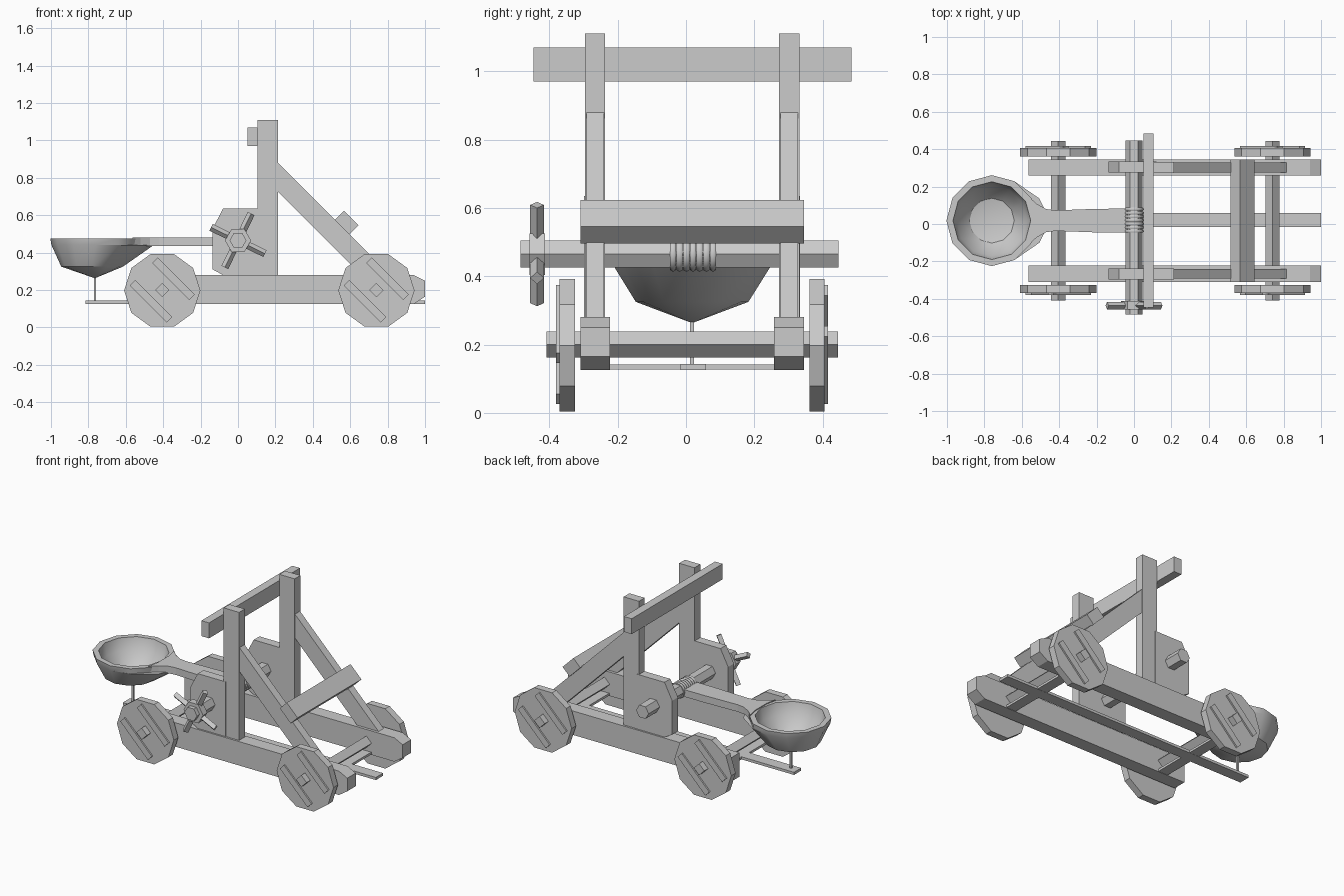
import bpy, bmesh, math
from mathutils import Matrix, Vector

if "Cube" in bpy.data.objects:
    bpy.data.objects.remove(bpy.data.objects["Cube"])

MID = 0.018  # lengthwise centre plane of the frame

grey = bpy.data.materials.new("plain grey")
grey.use_nodes = True
grey.diffuse_color = (0.6, 0.6, 0.6, 1)
grey.node_tree.nodes["Principled BSDF"].inputs["Base Color"].default_value = (0.6, 0.6, 0.6, 1)


def finish(name, bm, smooth=None):
    bmesh.ops.recalc_face_normals(bm, faces=bm.faces)
    mesh = bpy.data.meshes.new(name)
    bm.to_mesh(mesh)
    bm.free()
    mesh.materials.append(grey)
    obj = bpy.data.objects.new(name, mesh)
    bpy.context.collection.objects.link(obj)
    if smooth:
        bpy.ops.object.select_all(action="DESELECT")
        obj.select_set(True)
        bpy.context.view_layer.objects.active = obj
        bpy.ops.object.shade_smooth_by_angle(angle=math.radians(smooth))
    return obj


def box(name, x, y, z, turn=0, axis="Y"):
    """Box from (min, max) ranges, turned in place about one axis."""
    bm = bmesh.new()
    bmesh.ops.create_cube(bm, size=1)
    size = [r[1] - r[0] for r in (x, y, z)]
    centre = Vector([(r[0] + r[1]) / 2 for r in (x, y, z)])
    bm.transform(Matrix.Translation(centre) @ Matrix.Rotation(math.radians(turn), 4, axis)
                 @ Matrix.Diagonal((*size, 1)))
    return finish(name, bm)


def prism(name, points, low, high, flat=False):
    """Extrude an x-z profile along y, or an x-y outline along z when flat."""
    bm = bmesh.new()
    place = (lambda a, b, c: (a, b, c)) if flat else (lambda a, b, c: (a, c, b))
    face = bm.faces.new([bm.verts.new(place(a, b, low)) for a, b in points])
    new = bmesh.ops.extrude_face_region(bm, geom=[face])["geom"]
    shift = Vector(place(0, 0, high - low))
    bmesh.ops.translate(bm, vec=shift, verts=[v for v in new if isinstance(v, bmesh.types.BMVert)])
    return finish(name, bm)


def rod(name, x, z, radius, low, high, sides, turn=0, smooth=None):
    """Regular prism lying along y."""
    points = [(x + radius * math.cos(math.tau * i / sides + math.radians(turn)),
               z + radius * math.sin(math.tau * i / sides + math.radians(turn))) for i in range(sides)]
    obj = prism(name, points, low, high)
    return obj


def span(side, near, far):
    """y range on one side of the centre plane."""
    return sorted((MID + side * near, MID + side * far))


# Side frames: rail, upright, winch cheek and sloping brace
for side, label in ((-1, "right"), (1, "left")):
    prism(label + "_rail", [(-0.565, 0.125), (0.94, 0.125), (1, 0.165), (1, 0.25),
                            (0.94, 0.28), (-0.565, 0.28)], *span(side, 0.24, 0.327))
    box(label + "_upright", (0.105, 0.215), span(side, 0.255, 0.314), (0.2, 1.11))
    prism(label + "_winch_cheek", [(-0.135, 0.31), (-0.08, 0.28), (0.12, 0.28), (0.12, 0.635),
                                   (-0.08, 0.635), (-0.135, 0.53)], *span(side, 0.257, 0.316))
    prism(label + "_brace", [(0.21, 0.885), (0.21, 0.73), (0.66, 0.28), (0.66, 0.2),
                             (0.815, 0.2), (0.815, 0.28)], *span(side, 0.258, 0.31))

# Cross beams
box("top_beam", (0.05, 0.105), (-0.447, 0.4845), (0.97, 1.07))
box("brace_beam", (0.525, 0.635), span(1, -0.327, 0.327), (0.525, 0.595), turn=45)

# Axles with cross plates and ten-sided wheels
for x, end in ((-0.405, "rear"), (0.74, "front")):
    rod(end + "_axle", x, 0.2, 0.038, MID - 0.427, MID + 0.427, 4)
    box(end + "_cross_plate", (x - 0.035, x + 0.035), span(1, -0.245, 0.245), (0.127, 0.142))
    for side, label in ((-1, "right"), (1, "left")):
        name = end + "_" + label
        rod(name + "_wheel", x, 0.198, 0.204, *span(side, 0.343, 0.388), 10)
        for k in (-1, 1):
            cx, cz = x - side * k * 0.06, 0.2 + k * 0.06
            box(name + "_wheel_strip", (cx - 0.14, cx + 0.14), span(side, 0.38, 0.398),
                (cz - 0.021, cz + 0.021), turn=-side * 45)

# Trigger board and pin under the bowl
box("centre_board", (-0.815, 1), (-0.016, 0.058), (0.126, 0.143))
box("bowl_pin", (-0.771, -0.759), (MID - 0.006, MID + 0.006), (0.13, 0.29))

# Winch: shaft, hub, crossed handles and rope coils
WZ = 0.465
rod("winch_shaft", 0, WZ, 0.045, -0.4845, 0.447, 6)
rod("winch_hub", 0, WZ, 0.07, -0.458, -0.413, 6)
for angle in (26, 116):
    bm = bmesh.new()
    bmesh.ops.create_cone(bm, cap_ends=True, segments=4, radius1=0.02, radius2=0.02, depth=0.32)
    bm.transform(Matrix.Translation((0, -0.436, WZ)) @ Matrix.Rotation(math.radians(angle), 4, "Y"))
    finish("winch_handle", bm)

COILS, AROUND, TUBE = 7, 16, 6
for c in range(COILS):
    bm = bmesh.new()
    cy = -0.038 + c * 0.0195
    rings = []
    for i in range(AROUND):
        a = math.tau * i / AROUND
        ring = []
        for j in range(TUBE):
            b = math.tau * j / TUBE
            r = 0.042 + 0.01 * math.cos(b)
            ring.append(bm.verts.new((r * math.cos(a), cy + 0.01 * math.sin(b), WZ + r * math.sin(a))))
        rings.append(ring)
    for i in range(AROUND):
        p, q = rings[i], rings[(i + 1) % AROUND]
        for j in range(TUBE):
            k = (j + 1) % TUBE
            bm.faces.new((p[j], p[k], q[k], q[j]))
    finish("rope_coil", bm, 60)

# Throwing arm with a neck flaring into the bowl rim
half = [(0.035, 0.065), (-0.2, 0.063), (-0.42, 0.055), (-0.47, 0.062), (-0.52, 0.09), (-0.565, 0.13),
        (-0.55, 0.06)]
prism("throwing_arm", [(x, MID + y) for x, y in half] + [(x, MID - y) for x, y in reversed(half)],
      0.436, 0.482, flat=True)

# Bowl: turned shell, stretched toward the arm under its rim
SIDES = 12
shell = [(0.238, 0.442, 0), (0.243, 0.476, 0), (0.208, 0.476, 0), (0.19, 0.40, 0), (0.12, 0.325, 0)]
outer = [(0.237, 0.442, 0.075), (0.165, 0.325, -0.02)]
bm = bmesh.new()
rings = []
for radius, z, stretch in reversed(outer):
    rings.append((radius, z, stretch))
rings += shell
loops = []
for radius, z, stretch in rings:
    loop = []
    for i in range(SIDES):
        a = math.tau * i / SIDES
        pull = stretch * max(0, math.cos(a)) ** 3 if stretch > 0 else stretch
        loop.append(bm.verts.new((-0.76 + radius * math.cos(a) + pull, MID + radius * math.sin(a), z)))
    loops.append(loop)
for p, q in zip(loops, loops[1:]):
    for i in range(SIDES):
        k = (i + 1) % SIDES
        bm.faces.new((p[i], p[k], q[k], q[i]))
for loop, z in ((loops[0], 0.263), (loops[-1], 0.3)):
    tip = bm.verts.new((-0.765, MID, z))
    for i in range(SIDES):
        bm.faces.new((loop[i], loop[(i + 1) % SIDES], tip))
bmesh.ops.remove_doubles(bm, verts=bm.verts, dist=0.0015)
finish("bowl", bm, 35)
